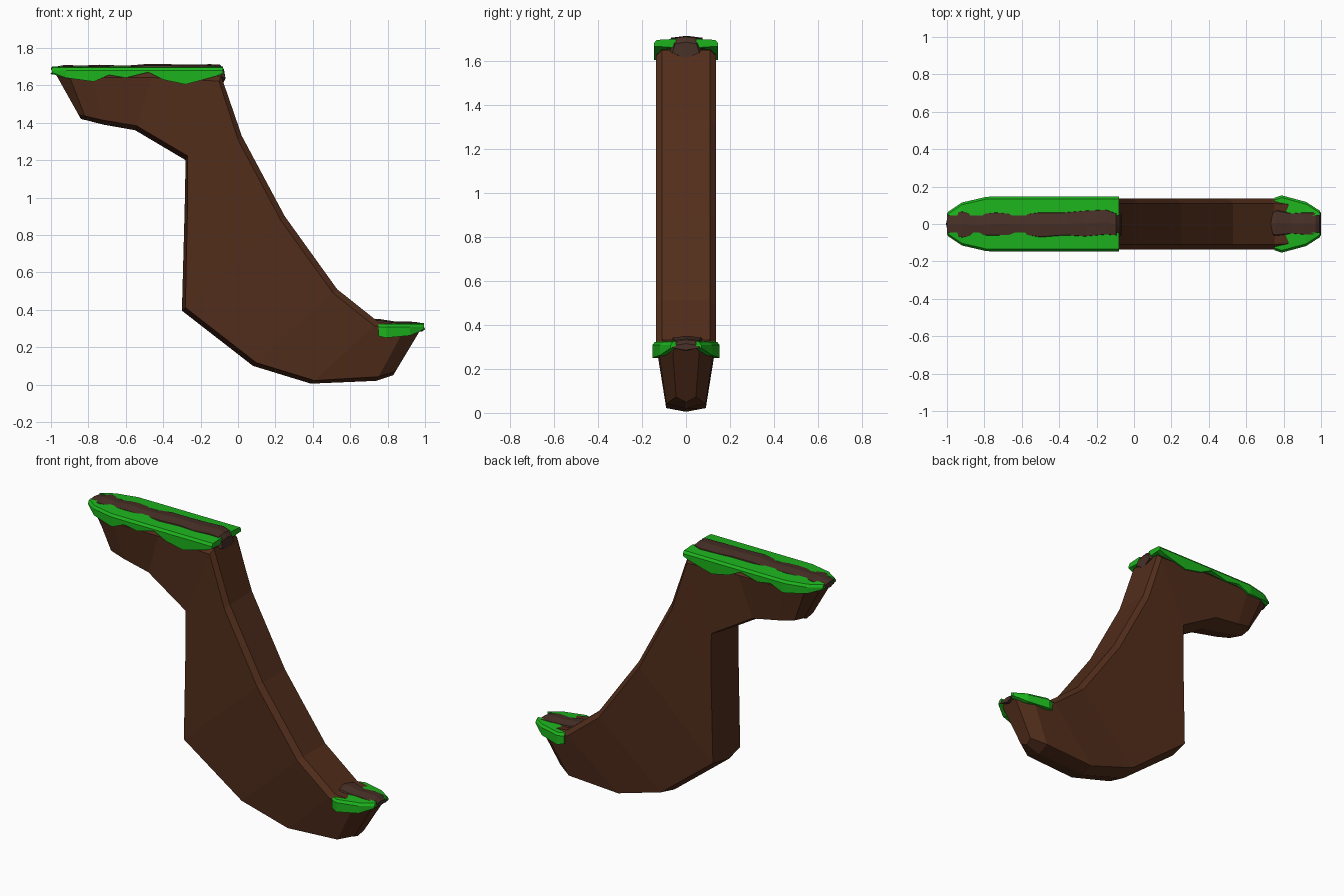
import bpy, bmesh
from mathutils import Vector


def material(name, color):
    m = bpy.data.materials.new(name)
    m.diffuse_color = (*color, 1)
    return m


EARTH = material("earth", (0.085, 0.027, 0.011))
DIRT = material("dirt", (0.065, 0.030, 0.020))
GRASS = material("grass", (0.012, 0.45, 0.012))


def loft(name, rings, mat):
    """Skin a list of equal-length closed rings and cap both ends."""
    bm = bmesh.new()
    rows = [[bm.verts.new(p) for p in ring] for ring in rings]
    n = len(rows[0])
    for a, b in zip(rows, rows[1:]):
        for i in range(n):
            j = (i + 1) % n
            bm.faces.new((a[i], a[j], b[j], b[i]))
    bm.faces.new(rows[0])
    bm.faces.new(rows[-1])
    bmesh.ops.recalc_face_normals(bm, faces=bm.faces)
    me = bpy.data.meshes.new(name)
    bm.to_mesh(me)
    bm.free()
    me.materials.append(mat)
    ob = bpy.data.objects.new(name, me)
    bpy.context.collection.objects.link(ob)
    return ob


# Cliff body: stations of (upper x, z, lower x, z, upper half width, lower half width)
stations = [
    (-0.98, 1.67, -0.84, 1.42, 0.055, 0.045),
    (-0.91, 1.67, -0.81, 1.413, 0.11, 0.09),
    (-0.78, 1.67, -0.72, 1.39, 0.135, 0.10),
    (-0.45, 1.67, -0.55, 1.36, 0.137, 0.115),
    (-0.09, 1.65, -0.28, 1.20, 0.137, 0.135),
    (0.02, 1.33, -0.285, 0.95, 0.137, 0.137),
    (0.25, 0.90, -0.30, 0.395, 0.137, 0.135),
    (0.53, 0.51, 0.08, 0.10, 0.137, 0.105),
    (0.75, 0.335, 0.39, 0.005, 0.137, 0.09),
    (0.90, 0.315, 0.74, 0.02, 0.125, 0.09),
    (0.98, 0.30, 0.83, 0.05, 0.06, 0.045),
]
rings = []
for ux, uz, lx, lz, wu, wl in stations:
    u, l = Vector((ux, 0, uz)), Vector((lx, 0, lz))
    d = (l - u).normalized()
    us, ls = u + d * 0.03, l - d * 0.025
    top = wu * 0.8
    rings.append([(u.x, -top, u.z), (u.x, top, u.z), (us.x, wu, us.z),
                  (ls.x, wl, ls.z), (l.x, 0, l.z), (ls.x, -wl, ls.z),
                  (us.x, -wu, us.z)])
loft("cliff_body", rings, EARTH)


# Dirt paths: stations of (x, y min, y max, top z, depth)
def path(name, pts):
    rings = []
    for x, y0, y1, z, h in pts:
        c = (y0 + y1) / 2
        rings.append([(x, y0, z - 0.008), (x, c, z), (x, y1, z - 0.008),
                      (x + 0.008, y1 + 0.012, z - h * 0.65), (x - 0.005, c, z - h),
                      (x + 0.008, y0 - 0.012, z - h * 0.65)])
    loft(name, rings, DIRT)


path("upper_path", [
    (-1.0, -0.055, 0.055, 1.695, 0.035), (-0.92, -0.07, 0.065, 1.71, 0.06),
    (-0.85, -0.06, 0.05, 1.705, 0.06), (-0.74, -0.06, 0.06, 1.71, 0.06),
    (-0.60, -0.055, 0.05, 1.705, 0.06), (-0.50, -0.068, 0.06, 1.713, 0.06),
    (-0.37, -0.058, 0.06, 1.713, 0.06), (-0.26, -0.065, 0.07, 1.71, 0.08),
    (-0.15, -0.055, 0.075, 1.713, 0.10), (-0.095, -0.06, 0.055, 1.71, 0.10),
    (-0.075, -0.05, 0.048, 1.685, 0.075)])
path("lower_path", [
    (0.73, -0.05, 0.05, 0.35, 0.03), (0.76, -0.058, 0.07, 0.35, 0.05),
    (0.84, -0.05, 0.055, 0.337, 0.05), (0.91, -0.055, 0.06, 0.338, 0.05),
    (0.97, -0.055, 0.06, 0.332, 0.05), (0.992, -0.05, 0.05, 0.315, 0.03)])


# Grass edges on both sides: stations of (x, outer y, ragged lower z)
def grass(name, pts, z):
    for side, s in (("front", -1), ("back", 1)):
        rings = []
        for x, out, low in pts:
            inn = min(0.045, out - 0.02)
            rings.append([(x, s * inn, z), (x, s * (out - 0.012), z - 0.005),
                          (x, s * out, z - 0.02), (x, s * out, low),
                          (x, s * (out - 0.025), low), (x, s * inn, z - 0.04)])
        loft(f"{name}_{side}", rings, GRASS)


grass("upper_grass", [
    (-0.995, 0.065, 1.668), (-0.92, 0.115, 1.64), (-0.79, 0.145, 1.622),
    (-0.77, 0.146, 1.62), (-0.69, 0.146, 1.655), (-0.60, 0.146, 1.64),
    (-0.48, 0.146, 1.67), (-0.40, 0.146, 1.63), (-0.28, 0.146, 1.605),
    (-0.12, 0.146, 1.648), (-0.08, 0.146, 1.665)], 1.70)
grass("lower_grass", [
    (0.75, 0.14, 0.26), (0.79, 0.153, 0.25), (0.92, 0.118, 0.262),
    (0.995, 0.07, 0.295)], 0.328)
